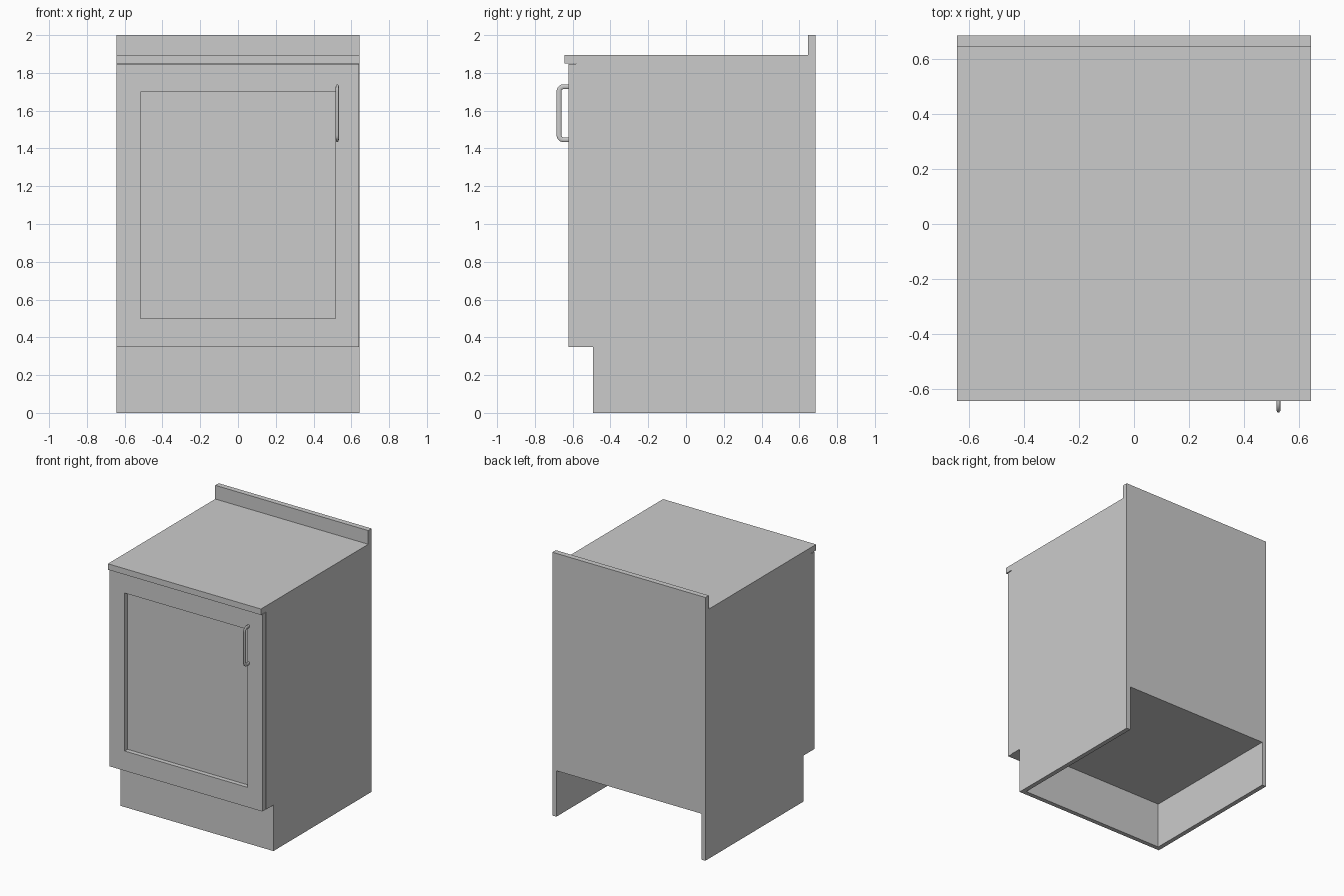
import bpy, bmesh, math

if "Cube" in bpy.data.objects:
    bpy.data.objects.remove(bpy.data.objects["Cube"])

HALF_W = 0.643    # half the cabinet width
PANEL = 0.034     # board thickness


def new_object(name, bm):
    bmesh.ops.recalc_face_normals(bm, faces=bm.faces[:])
    mesh = bpy.data.meshes.new(name)
    bm.to_mesh(mesh)
    bm.free()
    obj = bpy.data.objects.new(name, mesh)
    bpy.context.collection.objects.link(obj)
    return obj


def box(name, x0, x1, y0, y1, z0, z1):
    bm = bmesh.new()
    bmesh.ops.create_cube(bm, size=1)
    for v in bm.verts:
        v.co = (x1 if v.co.x > 0 else x0,
                y1 if v.co.y > 0 else y0,
                z1 if v.co.z > 0 else z0)
    return new_object(name, bm)


def extrude_profile(name, points, half_width):
    bm = bmesh.new()
    face = bm.faces.new([bm.verts.new((-half_width, y, z)) for y, z in points])
    new = bmesh.ops.extrude_face_region(bm, geom=[face])["geom"]
    verts = [g for g in new if isinstance(g, bmesh.types.BMVert)]
    bmesh.ops.translate(bm, verts=verts, vec=(2 * half_width, 0, 0))
    return new_object(name, bm)


def cut(obj, cutter):
    mod = obj.modifiers.new("cut", 'BOOLEAN')
    mod.operation = 'DIFFERENCE'
    mod.solver = 'EXACT'
    mod.object = cutter
    bpy.context.view_layer.objects.active = obj
    bpy.ops.object.modifier_apply(modifier=mod.name)
    bpy.data.objects.remove(cutter, do_unlink=True)


# Carcass: side profile with toe recess, worktop lip and backsplash
carcass = extrude_profile("carcass", [
    (-0.493, 0), (0.686, 0), (0.686, 2), (0.645, 2), (0.645, 1.896),
    (-0.643, 1.896), (-0.643, 1.851), (-0.582, 1.851),
    (-0.582, 0.349), (-0.493, 0.349)], HALF_W)

# Hollow plinth, open underneath and at the back
inner = HALF_W - PANEL
cut(carcass, box("plinth_cutter", -inner, inner, -0.493 + PANEL, 1, -0.5, 0.349))

# Door with a recessed panel
door = box("door", -HALF_W, 0.640, -0.622, -0.582, 0.349, 1.847)
cut(door, box("recess_cutter", -0.517, 0.515, -0.8, -0.587, 0.499, 1.699))

# Handle: flattened tube swept along a rounded bracket path
z_low, z_high, y_bar, y_door, r = 1.446, 1.727, -0.6725, -0.612, 0.025
path = [(y_door, z_high)]
for z_c, start in ((z_high - r, 90), (z_low + r, 180)):
    for i in range(7):
        a = math.radians(start + 15 * i)
        path.append((y_bar + r + r * math.cos(a), z_c + r * math.sin(a)))
path.append((y_door, z_low))

curve = bpy.data.curves.new("handle", 'CURVE')
curve.dimensions = '3D'
curve.bevel_depth = 0.0135
curve.bevel_resolution = 3
curve.use_fill_caps = True
spline = curve.splines.new('POLY')
spline.points.add(len(path) - 1)
for p, (y, z) in zip(spline.points, path):
    p.co = (0, y, z, 1)
handle = bpy.data.objects.new("handle", curve)
bpy.context.collection.objects.link(handle)
handle.location.x = 0.5255
handle.scale.x = 0.6
bpy.ops.object.select_all(action='DESELECT')
handle.select_set(True)
bpy.context.view_layer.objects.active = handle
bpy.ops.object.convert(target='MESH')
bpy.ops.object.shade_smooth_by_angle(angle=math.radians(40))
